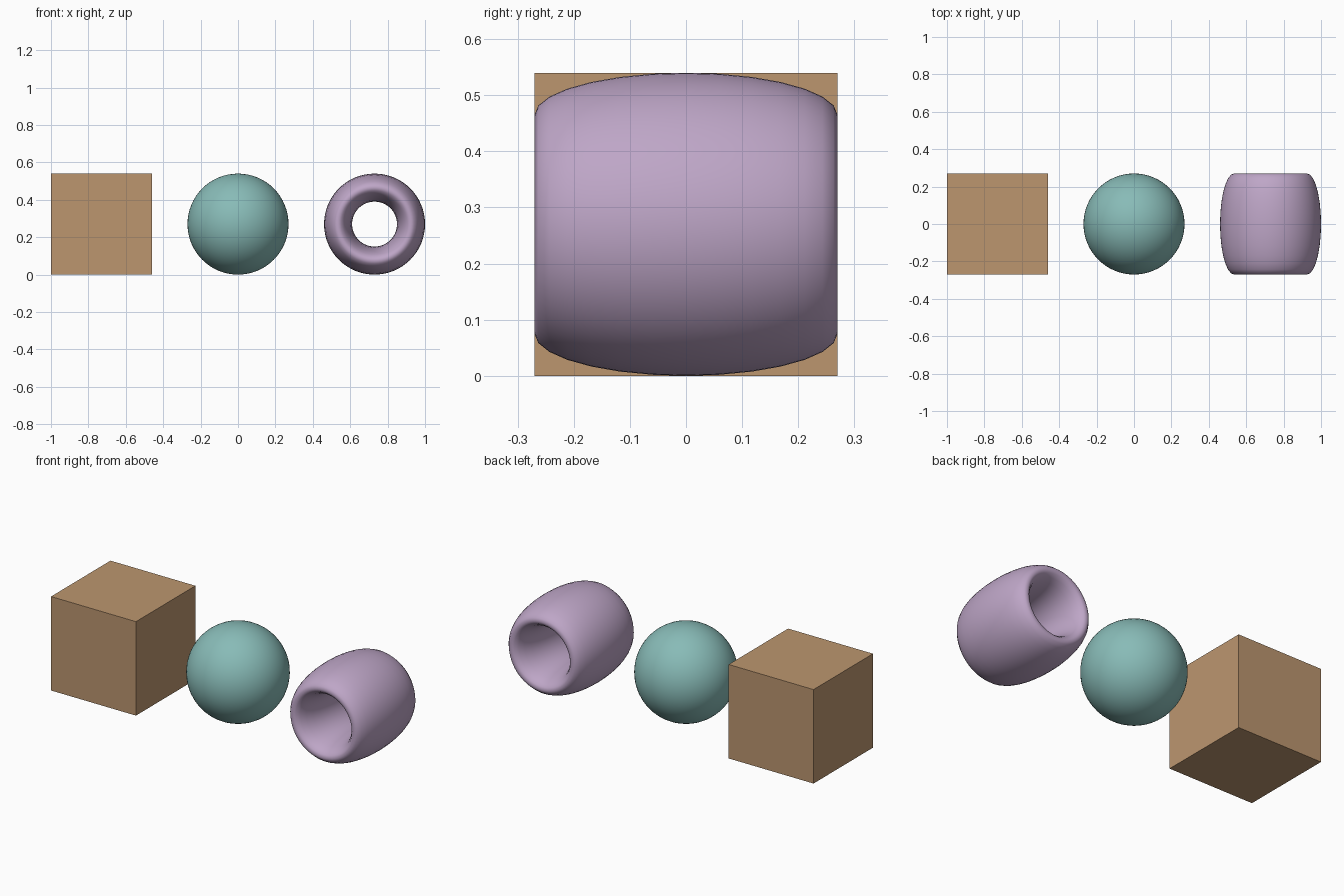
import bpy
import math

old = bpy.data.objects.get("Cube")
if old:
    bpy.data.objects.remove(old, do_unlink=True)

R = 0.27          # half size shared by all three solids
SPACING = 0.73    # distance between solid centres
TUBE = 0.075      # half thickness of the ring wall


def material(name, rgb):
    m = bpy.data.materials.new(name)
    m.use_nodes = True
    m.diffuse_color = (*rgb, 1)
    m.node_tree.nodes["Principled BSDF"].inputs["Base Color"].default_value = (*rgb, 1)
    return m


def finish(name, mat, smooth=True):
    ob = bpy.context.object
    ob.name = name
    ob.data.materials.append(mat)
    if smooth:
        bpy.ops.object.shade_smooth()
    return ob


# Tan cube
bpy.ops.mesh.primitive_cube_add(size=2 * R, location=(-SPACING, 0, R))
finish("box", material("tan", (0.503, 0.305, 0.159)), smooth=False)

# Teal sphere
bpy.ops.mesh.primitive_uv_sphere_add(segments=64, ring_count=32, radius=R, location=(0, 0, R))
finish("ball", material("teal", (0.246, 0.497, 0.474)))

# Mauve ring, stretched along its axis into a barrel with an open bore
bpy.ops.mesh.primitive_torus_add(major_segments=64, minor_segments=28,
                                 major_radius=R - TUBE, minor_radius=TUBE,
                                 location=(SPACING, 0, R),
                                 rotation=(math.pi / 2, 0, 0))
ring = finish("stretched_ring", material("mauve", (0.515, 0.381, 0.571)))
ring.scale.z = R / TUBE
bpy.ops.object.transform_apply(location=False, rotation=True, scale=True)
